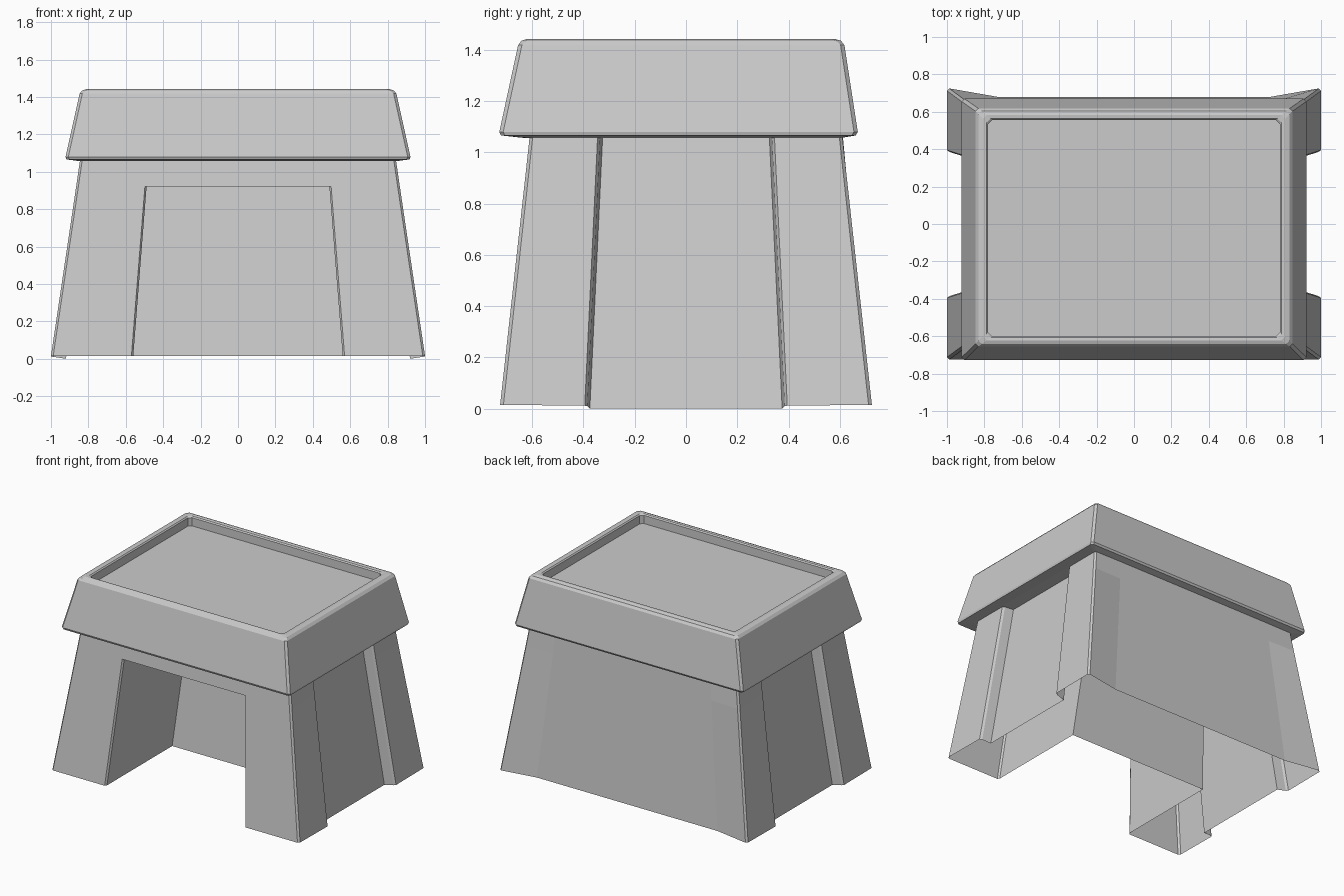
import bpy, bmesh


def finish(bm, name):
    bmesh.ops.recalc_face_normals(bm, faces=bm.faces[:])
    mesh = bpy.data.meshes.new(name)
    bm.to_mesh(mesh)
    bm.free()
    obj = bpy.data.objects.new(name, mesh)
    bpy.context.collection.objects.link(obj)
    return obj


def strip(bm, a, b):
    """Join two closed vertex loops with quads."""
    n = len(a)
    for i in range(n):
        j = (i + 1) % n
        bm.faces.new((a[i], a[j], b[j], b[i]))


def chamfered_rect(hx, y0, y1, c):
    return [(hx - c, y0), (hx, y0 + c), (hx, y1 - c), (hx - c, y1),
            (c - hx, y1), (-hx, y1 - c), (-hx, y0 + c), (c - hx, y0)]


# Tray-shaped cap: stacked chamfered rectangles (half width, front, back, height, corner)
CAP = [
    (0.750, -0.580, 0.580, 1.055, 0.010),
    (0.850, -0.640, 0.610, 1.057, 0.012),
    (0.918, -0.722, 0.662, 1.066, 0.015),
    (0.922, -0.728, 0.670, 1.080, 0.015),
    (0.847, -0.655, 0.618, 1.418, 0.015),
    (0.832, -0.642, 0.605, 1.435, 0.018),
    (0.808, -0.622, 0.582, 1.442, 0.020),
    (0.788, -0.608, 0.563, 1.440, 0.020),
    (0.780, -0.600, 0.555, 1.432, 0.020),
    (0.780, -0.600, 0.555, 1.372, 0.020),
]
bm = bmesh.new()
prev = None
for hx, y0, y1, z, c in CAP:
    ring = [bm.verts.new((x, y, z)) for x, y in chamfered_rect(hx, y0, y1, c)]
    if prev:
        strip(bm, prev, ring)
    prev = ring
bm.faces.new(prev)          # tray floor
finish(bm, "tray_cap")

# Tapered hollow base: right half outline (bottom x, y, z, then top x, y)
Z_OPEN, Z_TOP = 0.92, 1.06
HALF = [
    (0.560, 0.040, 0.015, 0.478, 0.155),     # back corner of the front alcove
    (0.560, -0.712, 0.015, 0.478, -0.598),
    (0.570, -0.725, 0.015, 0.487, -0.610),   # alcove front edge
    (0.988, -0.725, 0.015, 0.833, -0.610),   # front corner chamfer
    (1.000, -0.712, 0.015, 0.845, -0.598),
    (1.000, -0.395, 0.012, 0.845, -0.345),
    (0.985, -0.385, 0.010, 0.830, -0.335),
    (0.920, -0.375, 0.000, 0.765, -0.325),   # recessed side panel
    (0.920, 0.375, 0.000, 0.765, 0.325),
    (0.985, 0.385, 0.010, 0.830, 0.335),
    (1.000, 0.395, 0.012, 0.845, 0.345),
    (1.000, 0.712, 0.015, 0.845, 0.598),     # back corner chamfer
    (0.988, 0.725, 0.015, 0.833, 0.610),
    (0.730, 0.680, 0.015, 0.626, 0.612),     # dished back panel
]
outline = [(1, p) for p in HALF] + [(-1, p) for p in reversed(HALF)]


def level(bm, z=None):
    """Outline at height z (None gives the foot of the base)."""
    t = 0 if z is None else z / Z_TOP
    return [bm.verts.new((s * (bx + (tx - bx) * t), by + (ty - by) * t,
                          bz if z is None else z))
            for s, (bx, by, bz, tx, ty) in outline]


bm = bmesh.new()
low, mid, top = level(bm), level(bm, Z_OPEN), level(bm, Z_TOP)
strip(bm, low, mid)
# Above the alcove only the outer walls continue, with a lintel across the front
strip(bm, mid[2:-2], top[2:-2])
for v in top[:2] + top[-2:]:
    bm.verts.remove(v)
# Alcove ceiling
bm.faces.new(mid[:3] + mid[-3:])
finish(bm, "hollow_base")
